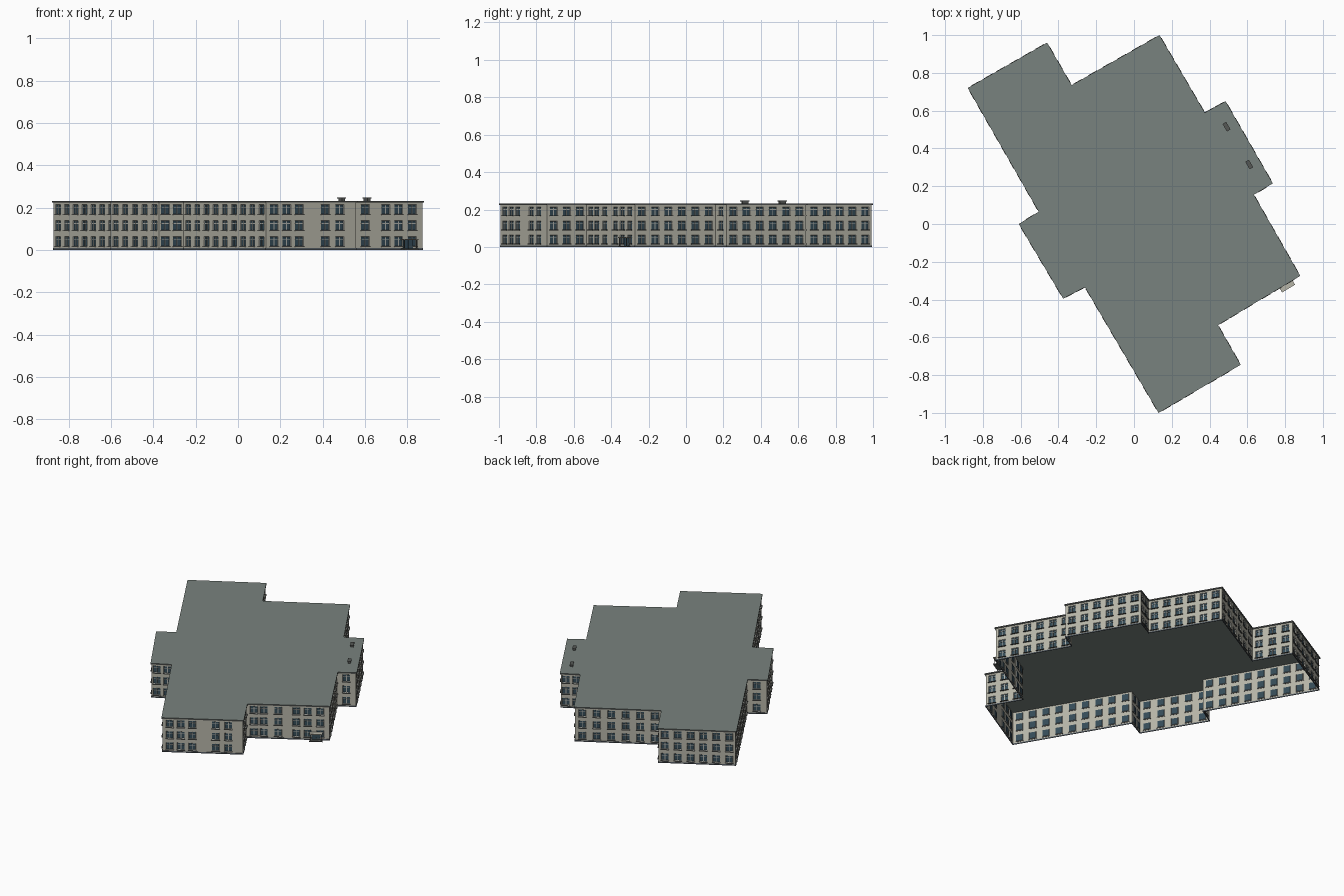
import bpy, bmesh, math
from mathutils import Matrix, Vector

cube = bpy.data.objects.get("Cube")
if cube:
    bpy.data.objects.remove(cube, do_unlink=True)


def material(name, r, g, b):
    m = bpy.data.materials.new(name)
    m.use_nodes = True
    m.diffuse_color = (r, g, b, 1)
    m.node_tree.nodes["Principled BSDF"].inputs["Base Color"].default_value = (r, g, b, 1)
    return m


WALL = material("pale stone wall", 0.47, 0.46, 0.39)
GLASS = material("dark blue glass", 0.035, 0.07, 0.095)
FRAME = material("light frame", 0.42, 0.43, 0.40)
ROOF = material("grey green roof", 0.19, 0.225, 0.21)
TRIM = material("dark grey trim", 0.09, 0.095, 0.09)
PLINTH = material("slate plinth", 0.10, 0.12, 0.14)


def finish(bm, name, *mats):
    mesh = bpy.data.meshes.new(name)
    bm.to_mesh(mesh)
    bm.free()
    for m in mats:
        mesh.materials.append(m)
    obj = bpy.data.objects.new(name, mesh)
    bpy.context.collection.objects.link(obj)
    return obj


def box(bm, frame, center, size):
    m = frame @ Matrix.Translation(center) @ Matrix.Diagonal((*size, 1))
    bmesh.ops.create_cube(bm, size=1, matrix=m)


def offset(points, d):
    """Move every edge of a right-angled outline outward by d."""
    out = []
    for i, p in enumerate(points):
        a = (p - points[i - 1]).normalized()
        b = (points[(i + 1) % len(points)] - p).normalized()
        out.append(p + d * Vector((a.y + b.y, -a.x - b.x)))
    return out


# Footprint of the roof, counter-clockwise from the far left corner
outline = [Vector(p) for p in (
    (-0.88, 0.72), (-0.505, 0.065), (-0.61, 0.0), (-0.375, -0.395),
    (-0.26, -0.335), (0.13, -1.0), (0.565, -0.745), (0.445, -0.535),
    (0.88, -0.275), (0.635, 0.155), (0.735, 0.215), (0.485, 0.65),
    (0.375, 0.59), (0.135, 1.0), (-0.33, 0.735), (-0.46, 0.96))]
base = offset(outline, -0.006)

ROOF_Z, TOP = 0.224, 0.232
FLOORS = (0.017, 0.092, 0.167)
WIN_W, WIN_H, BAY = 0.046, 0.047, 0.083
# Facades whose windows are unevenly spaced, by edge number
uneven = {5: (0.09, 0.23, 0.37, 0.66, 0.82),
          7: (0.09, 0.21, 0.38, 0.6, 0.74, 0.89)}

walls, bars, sills, plinth = (bmesh.new() for _ in range(4))
frames = []
for i, p in enumerate(base):
    q = base[(i + 1) % len(base)]
    d = (q - p).normalized()
    length = (q - p).length
    # Wall frame: x along the wall, y into the building, z up
    frame = Matrix(((d.x, -d.y, 0, p.x), (d.y, d.x, 0, p.y), (0, 0, 1, 0), (0, 0, 0, 1)))
    frames.append((frame, length))
    n = max(1, round(length / BAY))
    spots = [t * length for t in uneven.get(i, [(k + 0.5) / n for k in range(n)])]

    # Wall grid: odd columns crossed with odd rows are window openings
    xs = [0] + [s + e * WIN_W / 2 for s in spots for e in (-1, 1)] + [length]
    zs = [0] + [z + e * WIN_H for z in FLOORS for e in (0, 1)] + [ROOF_Z]
    grid = [[walls.verts.new(frame @ Vector((x, 0, z))) for x in xs] for z in zs]
    panes = []
    for r in range(len(zs) - 1):
        for c in range(len(xs) - 1):
            f = walls.faces.new((grid[r][c], grid[r][c + 1], grid[r + 1][c + 1], grid[r + 1][c]))
            if r % 2 and c % 2:
                f.material_index = 1
                panes.append(f)
    walls.normal_update()
    ring = bmesh.ops.inset_individual(walls, faces=panes, thickness=0.003, depth=-0.004)
    for f in ring["faces"]:
        f.material_index = 2
    for f in panes:
        f.material_index = 1

    # Glazing bars and projecting sills
    for s in spots:
        for z in FLOORS:
            box(bars, frame, (s, 0.002, z + WIN_H / 2), (0.004, 0.003, WIN_H - 0.004))
            box(bars, frame, (s, 0.002, z + WIN_H * 0.7), (WIN_W - 0.004, 0.003, 0.003))
            box(sills, frame, (s, -0.003, z - 0.0015), (WIN_W + 0.006, 0.01, 0.003))
    box(plinth, frame, (length / 2, -0.001, 0.004), (length + 0.004, 0.004, 0.008))

finish(walls, "outer_walls", WALL, GLASS, FRAME)
finish(bars, "glazing_bars", FRAME)
finish(sills, "window_sills", TRIM)
finish(plinth, "plinth", PLINTH)

# Flat roof slab with a dark edge
roof = bmesh.new()
face = roof.faces.new([roof.verts.new((p.x, p.y, ROOF_Z)) for p in outline])
ext = bmesh.ops.extrude_face_region(roof, geom=[face])
bmesh.ops.translate(roof, vec=(0, 0, TOP - ROOF_Z),
                    verts=[v for v in ext["geom"] if isinstance(v, bmesh.types.BMVert)])
bmesh.ops.recalc_face_normals(roof, faces=roof.faces)
for f in roof.faces:
    f.material_index = 0 if abs(f.normal.z) > 0.5 else 1
finish(roof, "flat_roof", ROOF, TRIM)

# Roof vents: short curb with a wider cap
turn = Matrix.Rotation(math.radians(30), 4, "Z")
vents = bmesh.new()
for x, y in ((0.49, 0.515), (0.61, 0.315)):
    at = Matrix.Translation((x, y, TOP)) @ turn
    box(vents, at, (0, 0, 0.005), (0.016, 0.036, 0.01))
    box(vents, at, (0, 0, 0.0125), (0.022, 0.046, 0.005))
finish(vents, "roof_vents", TRIM)

# Entrance on the right part of the front: door, canopy, posts and step
frame, length = frames[7]
s = length * 0.84
door, canopy, posts = (bmesh.new() for _ in range(3))
for k in (-1, 1):
    box(door, frame, (s + k * 0.013, -0.002, 0.025), (0.024, 0.006, 0.044))
    box(posts, frame, (s + k * 0.034, -0.026, 0.024), (0.004, 0.004, 0.048))
box(posts, frame, (s, -0.016, 0.003), (0.08, 0.03, 0.006))
box(canopy, frame, (s, -0.016, 0.05), (0.08, 0.032, 0.005))
finish(door, "entrance_door", GLASS)
finish(posts, "entrance_posts_and_step", TRIM)
finish(canopy, "entrance_canopy", WALL)
